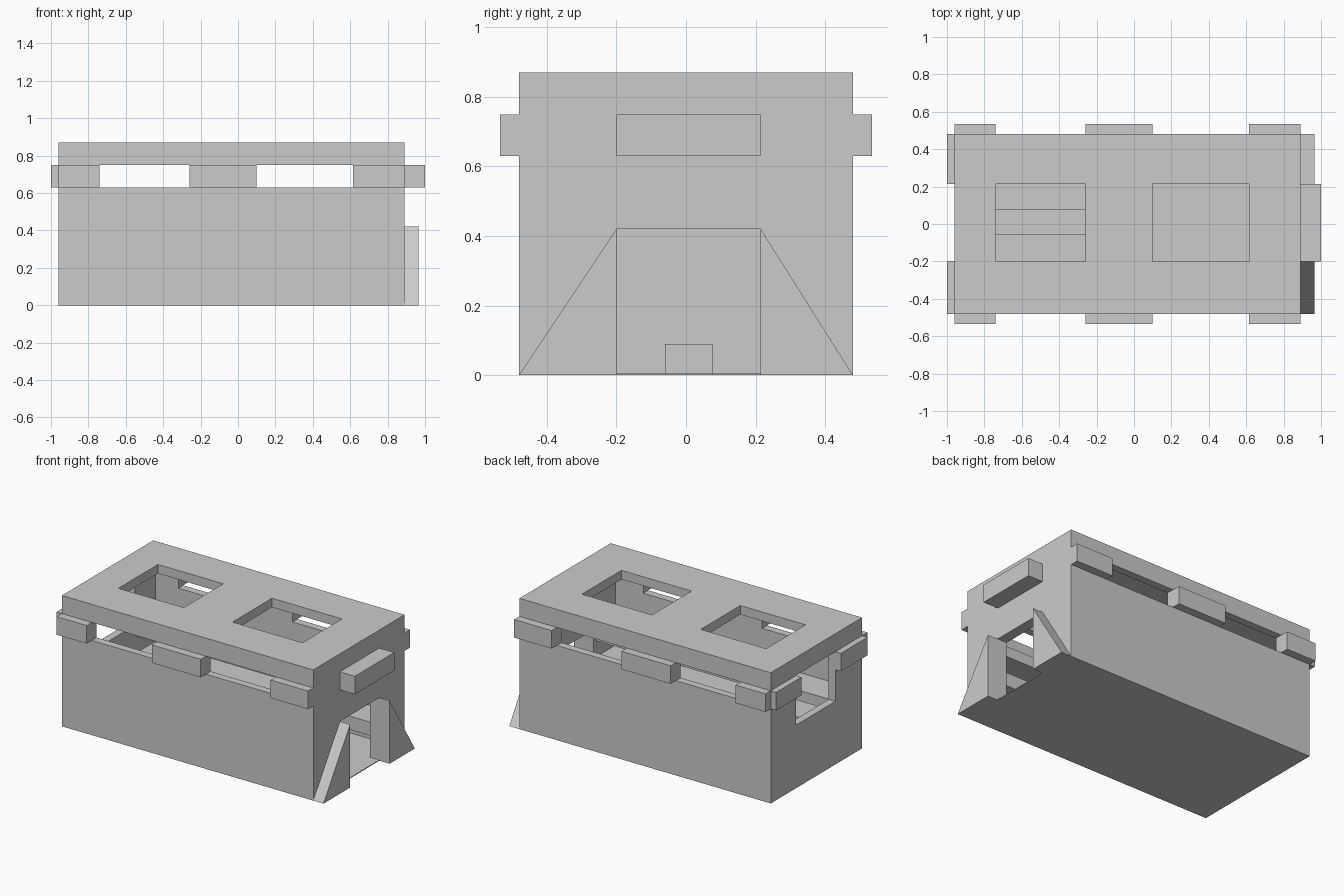
import bpy
import bmesh

if "Cube" in bpy.data.objects:
    bpy.data.objects.remove(bpy.data.objects["Cube"])

X0, X1, Y = -0.96, 0.89, 0.48      # outer shell
T, TE = 0.05, 0.07                 # side and end wall thickness
D0, D1 = -0.20, 0.215              # doorway, window and hatch span in y
SILL, LINTEL, TOP = 0.63, 0.75, 0.87


def prism(name, profile, x0, x1):
    """Extrude a y-z profile along x."""
    bm = bmesh.new()
    face = bm.faces.new([bm.verts.new((x0, y, z)) for y, z in profile])
    ext = bmesh.ops.extrude_face_region(bm, geom=[face])
    verts = [v for v in ext["geom"] if isinstance(v, bmesh.types.BMVert)]
    bmesh.ops.translate(bm, verts=verts, vec=(x1 - x0, 0, 0))
    bmesh.ops.recalc_face_normals(bm, faces=bm.faces)
    mesh = bpy.data.meshes.new(name)
    bm.to_mesh(mesh)
    bm.free()
    obj = bpy.data.objects.new(name, mesh)
    bpy.context.collection.objects.link(obj)
    return obj


def box(name, x, y, z):
    return prism(name, [(y[0], z[0]), (y[1], z[0]), (y[1], z[1]), (y[0], z[1])], *x)


def cut(obj, cutter):
    cutter.hide_render = True
    mod = obj.modifiers.new("cut", 'BOOLEAN')
    mod.operation = 'DIFFERENCE'
    mod.solver = 'EXACT'
    mod.object = cutter
    bpy.context.view_layer.objects.active = obj
    bpy.ops.object.modifier_apply(modifier=mod.name)
    bpy.data.objects.remove(cutter)


# Hollow shell with thin floor and thicker roof
shell = box("bunker_shell", (X0, X1), (-Y, Y), (0, TOP))
cut(shell, box("room_cutter", (X0 + T, X1 - TE), (-Y + T, Y - T), (0.005, TOP - 0.06)))

# Roof hatches
for hx in ((-0.74, -0.26), (0.10, 0.615)):
    cut(shell, box("hatch_cutter", hx, (D0, D1), (0.78, 1.0)))

# Firing slits through both long walls
for sx in ((-0.74, -0.26), (0.10, 0.615)):
    cut(shell, box("slit_cutter", sx, (-0.7, 0.7), (SILL, LINTEL)))

# Doorway in one end, window in the other
cut(shell, box("door_cutter", (0.7, 1.1), (D0, D1), (0.005, 0.42)))
cut(shell, box("window_cutter", (-1.1, -0.85), (D0, D1), (0.42, LINTEL)))

# Protruding blocks between the slits
for side, s in (("front", -1), ("back", 1)):
    ys = sorted((s * Y, s * 0.535))
    for i, bx in enumerate(((X0, -0.74), (-0.26, 0.10), (0.615, X1))):
        box(f"{side}_block_{i + 1}", bx, ys, (SILL, LINTEL))

# End blocks
box("door_canopy", (X1, 1.0), (D0, D1), (SILL, LINTEL))
box("window_block_front", (-1.0, X0), (-Y, D0), (SILL, LINTEL))
box("window_block_back", (-1.0, X0), (D1, Y), (SILL, LINTEL))

# Sloped buttresses beside the door
prism("buttress_front", [(-Y, 0), (D0, 0), (D0, 0.42)], X1, 0.965)
prism("buttress_back", [(Y, 0), (D1, 0), (D1, 0.42)], X1, 0.965)

# Two tiers of wall shelves on each side, and a low centre bench
for i, z in enumerate(((0.14, 0.23), (0.34, 0.41))):
    box(f"front_shelf_{i + 1}", (X0 + T, X1 - TE), (-Y + T, -0.22), z)
    box(f"back_shelf_{i + 1}", (X0 + T, X1 - TE), (0.23, Y - T), z)
box("centre_bench", (X0 + T, -0.10), (-0.06, 0.077), (0.005, 0.09))
